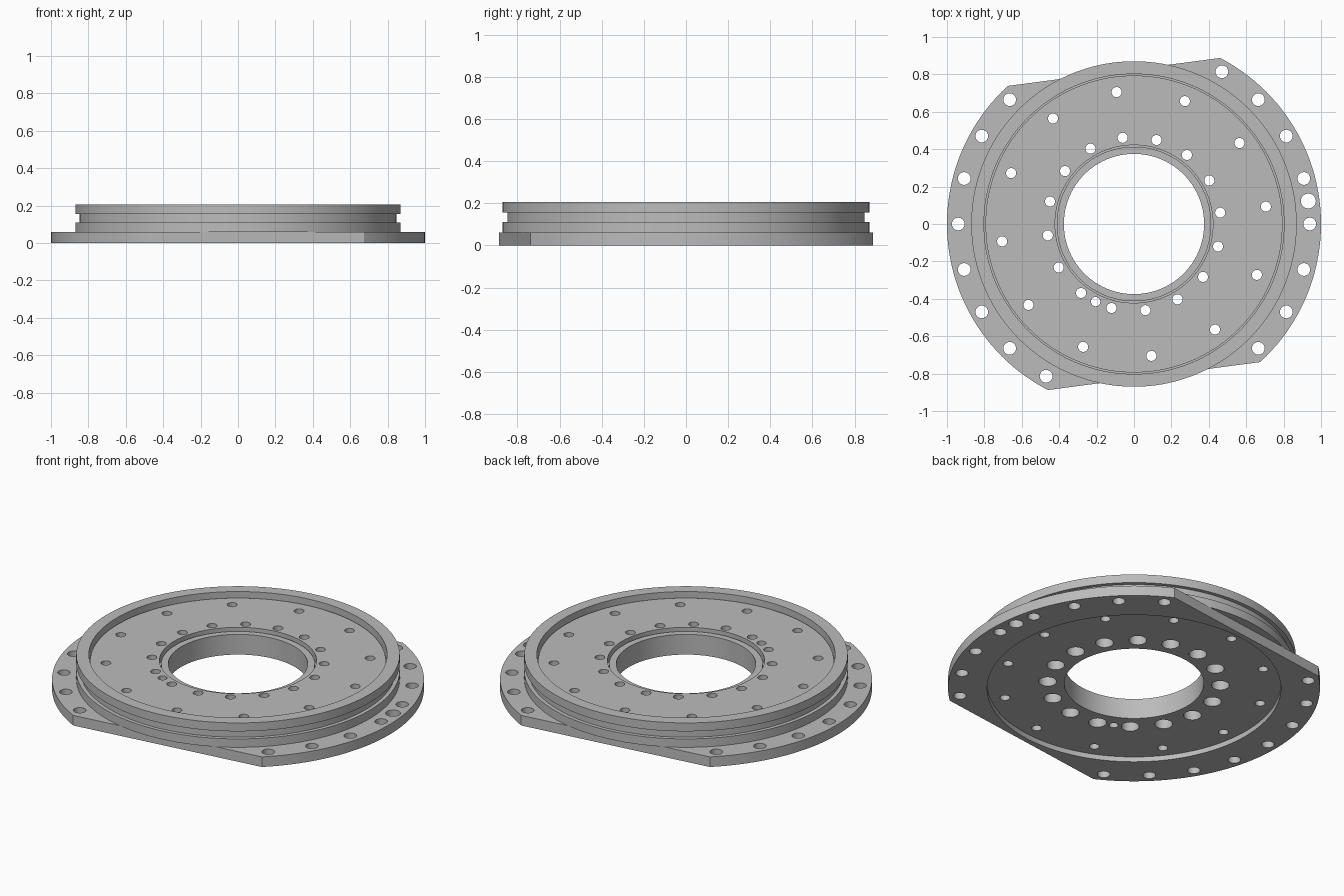
import bpy, bmesh
from math import radians, cos, sin, tau
from mathutils import Matrix, Vector

cube = bpy.data.objects.get("Cube")
if cube:
    bpy.data.objects.remove(cube, do_unlink=True)

grey = bpy.data.materials.new("machined grey metal")
grey.use_nodes = True
GREY = (0.5, 0.5, 0.5, 1)
grey.diffuse_color = GREY
grey.node_tree.nodes["Principled BSDF"].inputs["Base Color"].default_value = GREY


def make_object(name, bm):
    bmesh.ops.recalc_face_normals(bm, faces=bm.faces)
    mesh = bpy.data.meshes.new(name)
    bm.to_mesh(mesh)
    bm.free()
    mesh.materials.append(grey)
    obj = bpy.data.objects.new(name, mesh)
    bpy.context.collection.objects.link(obj)
    return obj


def lathe(name, profile, segments=144):
    """Revolve a closed (radius, height) profile around z."""
    bm = bmesh.new()
    rings = []
    for i in range(segments):
        a = tau * i / segments
        rings.append([bm.verts.new((r * cos(a), r * sin(a), z)) for r, z in profile])
    n = len(profile)
    for i in range(segments):
        this, after = rings[i], rings[(i + 1) % segments]
        for j in range(n):
            k = (j + 1) % n
            bm.faces.new((this[j], after[j], after[k], this[k]))
    return make_object(name, bm)


def drill_set(name, holes, low, high):
    """Cylinders at (circle radius, angle in degrees, hole radius)."""
    bm = bmesh.new()
    for ring, angle, radius in holes:
        a = radians(angle)
        spot = Vector((ring * cos(a), ring * sin(a), (low + high) / 2))
        bmesh.ops.create_cone(bm, cap_ends=True, segments=28, radius1=radius,
                              radius2=radius, depth=high - low,
                              matrix=Matrix.Translation(spot))
    return make_object(name, bm)


def cut(target, cutter):
    mod = target.modifiers.new("cut", "BOOLEAN")
    mod.operation = "DIFFERENCE"
    mod.solver = "EXACT"
    mod.object = cutter
    bpy.context.view_layer.objects.active = target
    bpy.ops.object.modifier_apply(modifier=mod.name)
    bpy.data.objects.remove(cutter, do_unlink=True)


# Mounting flange with two parallel flats
flange = lathe("mounting_flange", [(0.79, 0), (1, 0), (1, 0.06), (0.79, 0.06)])
bm = bmesh.new()
for turn in (97.5, 277.5):
    place = Matrix.Rotation(radians(turn), 4, "Z") @ Matrix.Translation((1.32, 0, 0))
    bmesh.ops.create_cube(bm, size=1, matrix=place @ Matrix.Diagonal((1, 3, 1, 1)))
cut(flange, make_object("flat_cutter", bm))

# Flange bolt holes, plus one wider locating hole
bolts = [(0.94, a, 0.034) for a in range(-45, 61, 15)]
bolts += [(0.94, a, 0.034) for a in range(135, 241, 15)]
bolts.append((0.94, 7.5, 0.04))
cut(flange, drill_set("flange_drill", bolts, -0.2, 0.3))

# Turntable body: grooved rim, recessed face, narrow seal gaps, lowered bore lip
body = lathe("turntable_body", [
    (0.375, 0.03), (0.79, 0.03), (0.79, 0.06), (0.87, 0.06), (0.87, 0.11),
    (0.848, 0.11), (0.848, 0.155), (0.87, 0.155), (0.87, 0.205), (0.802, 0.205),
    (0.802, 0.14), (0.794, 0.14), (0.794, 0.17), (0.422, 0.17), (0.422, 0.13),
    (0.413, 0.13), (0.413, 0.15), (0.375, 0.15)])

# Face holes: outer circle, inner circle and a locating pin hole
inner = [(0.465, 7.5 + 22.5 * i, 0.027) for i in range(16)]
outer = [(0.711, 7.5 + 30 * i, 0.027) for i in range(12)]
pin = [(0.463, 243.7, 0.025)]
cut(body, drill_set("face_drill", inner + outer + pin, -0.2, 0.4))

# Counterbores on the underside of the inner circle
cut(body, drill_set("counterbore", [(r, a, 0.048) for r, a, _ in inner], -0.2, 0.11))

# Smooth round walls, keep machined edges sharp
for obj in (flange, body):
    bpy.ops.object.select_all(action="DESELECT")
    obj.select_set(True)
    bpy.context.view_layer.objects.active = obj
    bpy.ops.object.shade_smooth_by_angle(angle=radians(30))
